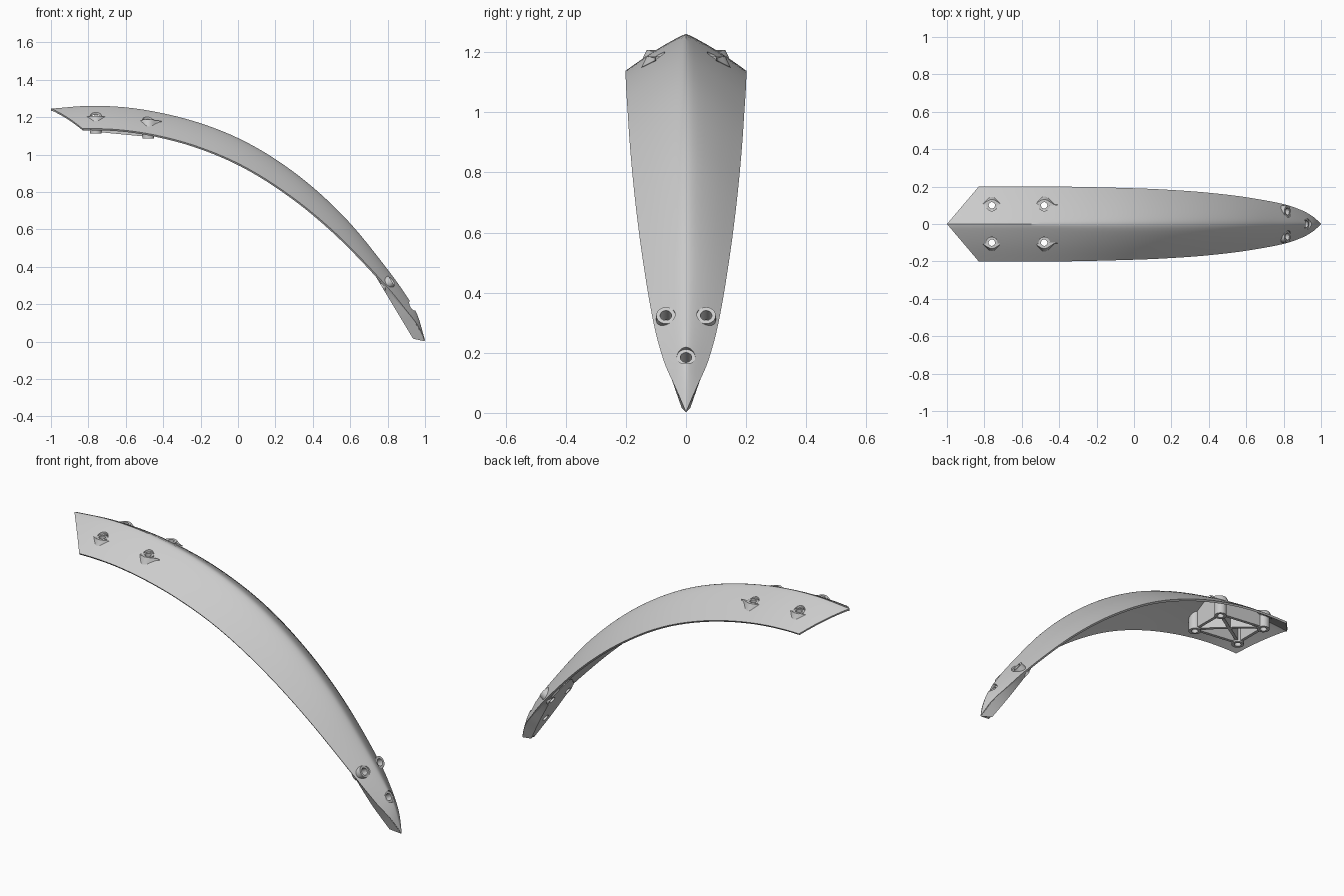
import bpy
import bmesh
import math
from mathutils import Vector

cube = bpy.data.objects.get("Cube")
if cube:
    bpy.data.objects.remove(cube, do_unlink=True)

grey = bpy.data.materials.new("plain grey")
grey.use_nodes = True
colour = (0.6, 0.6, 0.6, 1)
grey.diffuse_color = colour
grey.node_tree.nodes["Principled BSDF"].inputs["Base Color"].default_value = colour

# Profiles along the length: ridge height, ridge-to-edge drop, half width
RIDGE = [(-1, 1.245), (-.8, 1.26), (-.6, 1.252), (-.4, 1.22), (-.2, 1.167), (0, 1.088),
         (.2, .975), (.4, .825), (.6, .632), (.8, .385), (.9, .245), (.96, .14), (1, .006)]
DROP = [(-1, .12), (-.4, .125), (0, .135), (.3, .14), (.6, .128), (.8, .095), (.9, .078),
        (.96, .052), (1, 0)]
WIDTH = [(-1, .2), (-.4, .2), (0, .191), (.2, .182), (.4, .167), (.6, .143),
         (.8, .106), (.9, .072), (.96, .037), (1, .001)]


def curve(points, x):
    """Smooth interpolation through the profile points."""
    last = len(points) - 1
    k = 0
    while k < last - 1 and x > points[k + 1][0]:
        k += 1

    def slope(i):
        (xa, ya), (xb, yb) = points[max(i - 1, 0)], points[min(i + 1, last)]
        return (yb - ya) / (xb - xa)

    (xa, ya), (xb, yb) = points[k], points[k + 1]
    h = xb - xa
    t = (x - xa) / h
    return ((1 + 2 * t) * (1 - t) ** 2 * ya + t * (1 - t) ** 2 * h * slope(k)
            + t * t * (3 - 2 * t) * yb + t * t * (t - 1) * h * slope(k + 1))


def surface(x, v):
    """Point on the outer skin; v runs from -1 to 1 across the width."""
    # The ridge is crisp at the wide end and rounder towards the tip
    soft = .03 + .17 * min(max((x + .5) / .9, 0), 1)
    a = (math.hypot(v, soft) - soft) / (math.hypot(1, soft) - soft)
    drop = curve(DROP, x)
    z = curve(RIDGE, x) - drop * a + .05 * drop * math.sin(math.pi * a)
    return Vector((x, v * curve(WIDTH, x), z))


def skin_height(x, y):
    return surface(x, y / curve(WIDTH, x)).z


def make_object(name, bm):
    mesh = bpy.data.meshes.new(name)
    bm.to_mesh(mesh)
    bm.free()
    mesh.materials.append(grey)
    obj = bpy.data.objects.new(name, mesh)
    bpy.context.collection.objects.link(obj)
    return obj


def smooth(obj):
    bpy.ops.object.select_all(action='DESELECT')
    obj.select_set(True)
    bpy.context.view_layer.objects.active = obj
    bpy.ops.object.shade_smooth_by_angle(angle=math.radians(35))


def loft(name, sections, wrap=False):
    """Solid through a row of closed sections."""
    bm = bmesh.new()
    rings = [[bm.verts.new(p) for p in s] for s in sections]
    n = len(rings[0])
    for a, b in zip(rings, rings[1:] + (rings[:1] if wrap else [])):
        for j in range(n):
            bm.faces.new((a[j], a[(j + 1) % n], b[(j + 1) % n], b[j]))
    if not wrap:
        bm.faces.new(rings[0])
        bm.faces.new(rings[-1])
    bmesh.ops.recalc_face_normals(bm, faces=bm.faces)
    obj = make_object(name, bm)
    smooth(obj)
    return obj


def tube(name, start, axis, length, outer, inner):
    turn = axis.to_track_quat('Z', 'Y')
    profile = [(inner, 0), (outer, 0), (outer, length), (inner, length)]
    sections = []
    for k in range(32):
        a = math.tau * k / 32
        sections.append([start + turn @ Vector((r * math.cos(a), r * math.sin(a), h))
                         for r, h in profile])
    return loft(name, sections, wrap=True)


def cutter(start, axis, length, radius):
    bm = bmesh.new()
    bmesh.ops.create_cone(bm, cap_ends=True, segments=32, radius1=radius,
                          radius2=radius, depth=length)
    obj = make_object("hole_cutter", bm)
    obj.rotation_mode = 'QUATERNION'
    obj.rotation_quaternion = axis.to_track_quat('Z', 'Y')
    obj.location = start + axis * length / 2
    obj.hide_render = True
    return obj


def cut(obj, cutters):
    """Apply the modifiers and the hole cutters, then shade."""
    for c in cutters:
        mod = obj.modifiers.new("hole", 'BOOLEAN')
        mod.operation = 'DIFFERENCE'
        mod.object = c
    bpy.context.view_layer.update()
    graph = bpy.context.evaluated_depsgraph_get()
    mesh = bpy.data.meshes.new_from_object(obj.evaluated_get(graph))
    obj.modifiers.clear()
    obj.data = mesh
    smooth(obj)


# Curved ridged guard with a pointed rear end
bm = bmesh.new()
half = [.06, .13, .22, .34, .5, .66, .83, 1]
across = [-v for v in reversed(half)] + [0] + half
grid = []
for i in range(57):
    u = -1 + 2 * math.sin(i / 56 * math.pi / 2)
    shift = .17 * max(0, 1 - (u + 1) / .6)
    grid.append([bm.verts.new(surface(u + shift * abs(v), v)) for v in across])
for a, b in zip(grid, grid[1:]):
    for j in range(len(across) - 1):
        bm.faces.new((a[j], b[j], b[j + 1], a[j + 1]))
shell = make_object("guard_shell", bm)
solid = shell.modifiers.new("thickness", 'SOLIDIFY')
solid.thickness = .011
solid.offset = -1

# Solid flat-backed tip block, narrowing towards its back
NORMAL = Vector((.857, 0, .515)).normalized()
BASE = Vector((.747, 0, .33))


def to_plane(p, share=1):
    return p - NORMAL * max((p - BASE).dot(NORMAL), .004) * share


def block_section(u, inset, share):
    top = [surface(u, v * .97) - NORMAL * inset for v in across]
    back = [to_plane(p, share) for p in reversed(top)]
    return top + [Vector((p.x, p.y * .82, p.z)) for p in back]


block = [block_section(.765 + .218 * i / 17, .005, 1) for i in range(18)]
tip = loft("tip_block", block + [block_section(1, .002, .1)])

# Tip screw collars
tip_cutters = []
for name, x, y, z, h in (("left_tip_collar", .83, .067, .33, .06),
                         ("right_tip_collar", .83, -.067, .33, .06),
                         ("centre_tip_collar", .925, 0, .187, .074)):
    foot = to_plane(Vector((x, y, z)))
    tube(name, foot, NORMAL, h, .032, .019)
    tip_cutters.append(cutter(foot - NORMAL * .1, NORMAL, .3, .031))

# Mounting posts, with small winged pads that blend into the skin
UP = Vector((0, 0, 1))
post_cutters = []


def bracket_bottom(x):
    return 1.116 - .095 * (x + .79)


for x, level, place in ((-.76, 1.207, "front"), (-.48, 1.186, "rear")):
    for s, side in ((1, "left"), (-1, "right")):
        foot = Vector((x, s * .1, bracket_bottom(x)))
        tube(f"{side}_{place}_post", foot, UP, level - foot.z, .031, .017)
        post_cutters.append(cutter(foot - UP * .1, UP, .4, .03))
        pad = []
        for k in range(25):
            d = -.07 + .14 * k / 24
            bell = math.cos(math.pi * d / .14) ** 2
            near = math.sqrt(max(.024 ** 2 - d * d, 0))
            far = max(.031 * bell, near + .002)
            low = level - .012 - .024 * bell
            pad.append([(x + d, s * (.1 + near), level - .006 * (1 - bell)),
                        (x + d, s * (.1 + far), level - .006 * (1 - bell)),
                        (x + d, s * (.101 + far + .016 * bell), low),
                        (x + d, s * (.1 + near), low)])
        loft(f"{side}_{place}_pad", pad)


# Bracket walls and cross brace under the guard
def wall(name, a, b, lift):
    a, b = Vector(a), Vector(b)
    side = (b - a).normalized().orthogonal() * .008
    sections = []
    for k in range(13):
        p = a.lerp(b, k / 12)
        top = skin_height(p.x, p.y) - .009
        low = bracket_bottom(p.x) + lift
        l, r = p + side, p - side
        sections.append([(l.x, l.y, low), (r.x, r.y, low), (r.x, r.y, top), (l.x, l.y, top)])
    loft(name, sections)


FRONT, REAR, SIDE = -.738, -.502, .1
for s, side in ((1, "left"), (-1, "right")):
    wall(f"{side}_bracket_wall", (FRONT, s * SIDE), (REAR, s * SIDE), .008)
    wall(f"{side}_cross_brace", (FRONT, s * SIDE * .82), (REAR, -s * SIDE * .82), .012)
for x, place in ((-.76, "front"), (-.48, "rear")):
    wall(f"{place}_bracket_wall", (x, .075), (x, -.075), .008)

# Open the holes and remove the helpers
cut(shell, post_cutters + tip_cutters)
cut(tip, tip_cutters)
for c in post_cutters + tip_cutters:
    bpy.data.objects.remove(c, do_unlink=True)
